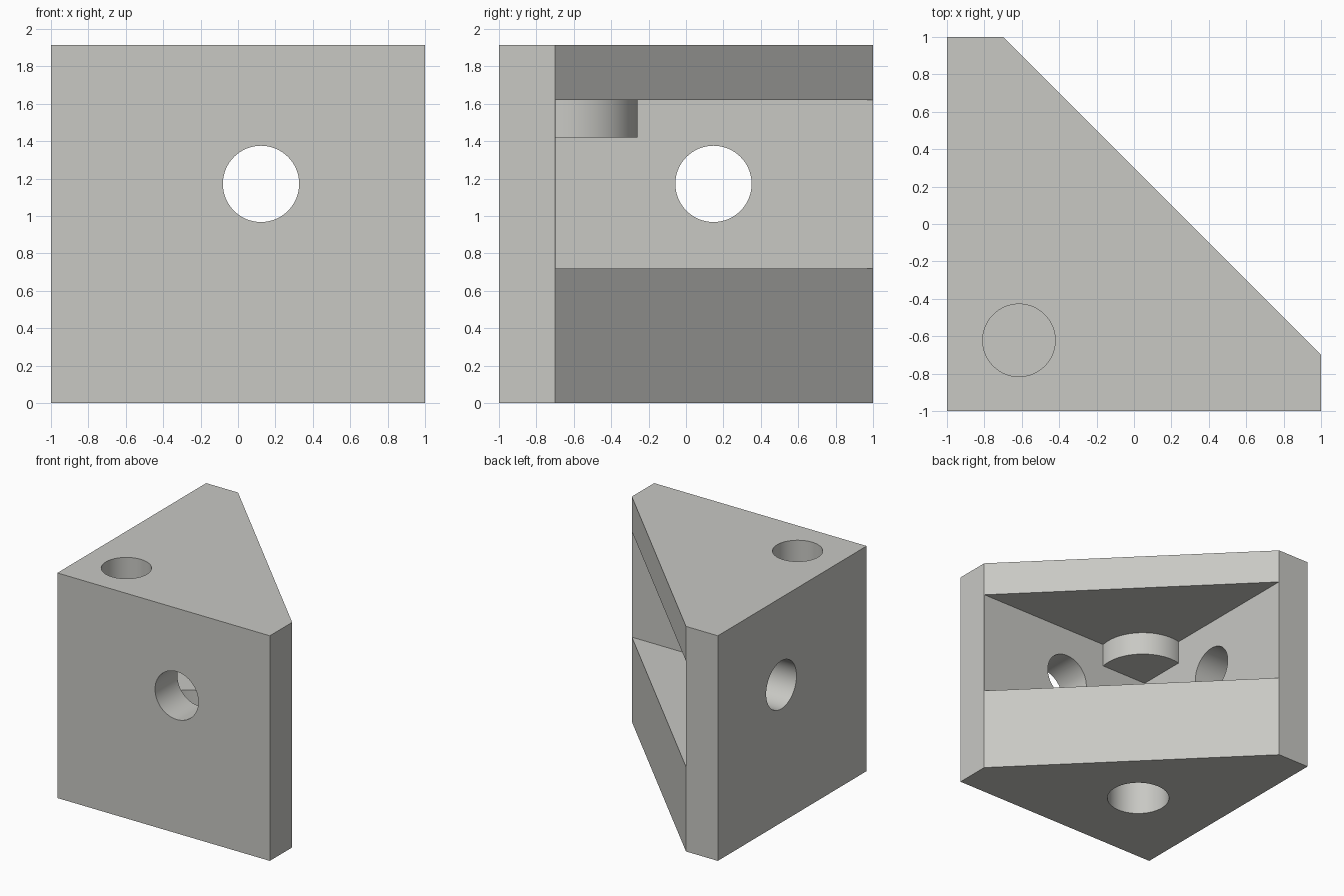
import bpy, bmesh, math
from mathutils import Matrix

if "Cube" in bpy.data.objects:
    bpy.data.objects.remove(bpy.data.objects["Cube"])

grey = bpy.data.materials.new("light_grey")
grey.diffuse_color = (0.58, 0.58, 0.55, 1)
grey.use_nodes = True
grey.node_tree.nodes["Principled BSDF"].inputs["Base Color"].default_value = grey.diffuse_color


def finish(name, bm):
    bmesh.ops.recalc_face_normals(bm, faces=bm.faces)
    mesh = bpy.data.meshes.new(name)
    bm.to_mesh(mesh)
    bm.free()
    mesh.materials.append(grey)
    ob = bpy.data.objects.new(name, mesh)
    bpy.context.collection.objects.link(ob)
    return ob


def prism(name, profile, z0, z1):
    bm = bmesh.new()
    face = bm.faces.new([bm.verts.new((x, y, z0)) for x, y in profile])
    top = bmesh.ops.extrude_face_region(bm, geom=[face])["geom"]
    bmesh.ops.translate(bm, vec=(0, 0, z1 - z0),
                        verts=[v for v in top if isinstance(v, bmesh.types.BMVert)])
    return finish(name, bm)


def cylinder(name, center, radius, depth, axis="Z"):
    turn = {"X": Matrix.Rotation(math.pi / 2, 4, "Y"),
            "Y": Matrix.Rotation(math.pi / 2, 4, "X"),
            "Z": Matrix()}[axis]
    bm = bmesh.new()
    bmesh.ops.create_cone(bm, cap_ends=True, segments=64, radius1=radius, radius2=radius,
                          depth=depth, matrix=Matrix.Translation(center) @ turn)
    return finish(name, bm)


def cut(target, cutter):
    mod = target.modifiers.new("cut", "BOOLEAN")
    mod.operation, mod.solver, mod.object = "DIFFERENCE", "EXACT", cutter
    bpy.context.view_layer.objects.active = target
    bpy.ops.object.modifier_apply(modifier=mod.name)
    bpy.data.objects.remove(cutter, do_unlink=True)


H = 1.915       # block height
W = -0.699      # inner face of both walls

# Triangular corner block with clipped ends
block = prism("corner_bracket", [(-1, -1), (1, -1), (1, -0.7), (-0.7, 1), (-1, 1)], 0, H)

# Open pocket, leaving a round boss hanging in its corner
pocket = prism("pocket_cutter", [(W, W), (1.4, W), (W, 1.4)], 0.72, 1.62)
cut(pocket, cylinder("boss_shape", (-0.615, -0.622, 1.62), 0.363, 0.4))
cut(block, pocket)

# Bores: blind top hole, floor hole, and one hole through each wall
cut(block, cylinder("top_hole", (-0.615, -0.622, H), 0.194, 0.8))
cut(block, cylinder("floor_hole", (-0.276, -0.276, 0.36), 0.25, 0.9))
cut(block, cylinder("front_hole", (0.123, -0.85, 1.172), 0.204, 0.5, "Y"))
cut(block, cylinder("side_hole", (-0.85, 0.147, 1.172), 0.204, 0.5, "X"))

# Smooth bores, sharp edges
bpy.ops.object.select_all(action="DESELECT")
block.select_set(True)
bpy.context.view_layer.objects.active = block
bpy.ops.object.shade_smooth_by_angle(angle=math.radians(30))
